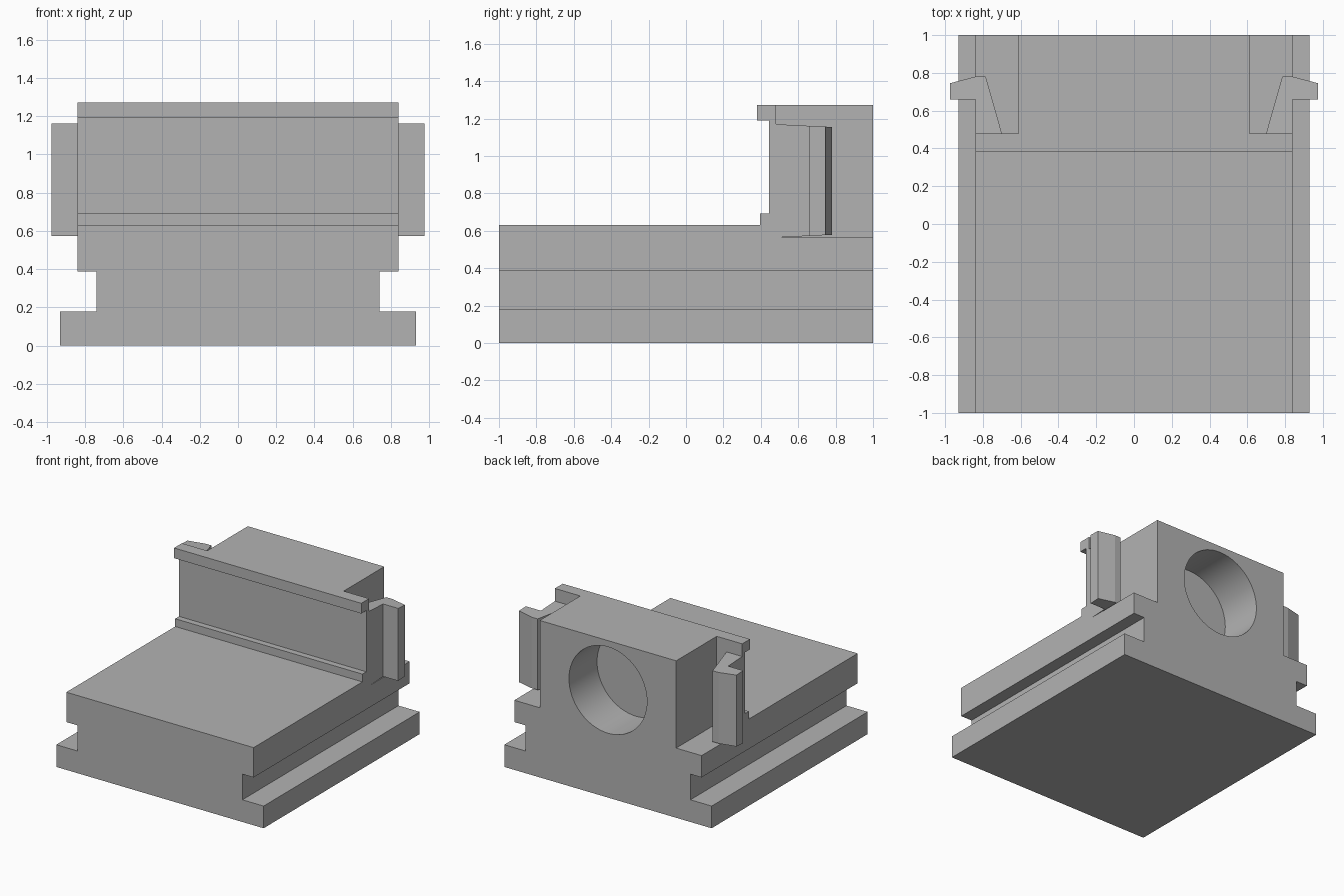
import bpy, bmesh, math
from mathutils import Matrix, Vector

cube = bpy.data.objects.get("Cube")
if cube:
    bpy.data.objects.remove(cube, do_unlink=True)

grey = bpy.data.materials.new("plain grey")
grey.use_nodes = True
COLOUR = (0.45, 0.45, 0.45, 1)
grey.diffuse_color = COLOUR
grey.node_tree.nodes["Principled BSDF"].inputs["Base Color"].default_value = COLOUR


def add_object(name, bm):
    bmesh.ops.recalc_face_normals(bm, faces=bm.faces)
    mesh = bpy.data.meshes.new(name)
    bm.to_mesh(mesh)
    bm.free()
    mesh.materials.append(grey)
    obj = bpy.data.objects.new(name, mesh)
    bpy.context.collection.objects.link(obj)
    return obj


def prism(name, outline, place, low, high):
    """Extrude a 2D outline; place(a, b, t) puts a point at depth t."""
    bm = bmesh.new()
    face = bm.faces.new([bm.verts.new(place(a, b, low)) for a, b in outline])
    move = Vector(place(0, 0, high)) - Vector(place(0, 0, low))
    new = bmesh.ops.extrude_face_region(bm, geom=[face])["geom"]
    bmesh.ops.translate(bm, vec=move, verts=[v for v in new if isinstance(v, bmesh.types.BMVert)])
    if face.is_valid and len(face.edges[0].link_faces) > 2:
        bm.faces.remove(face)
    return add_object(name, bm)


def combine(target, tool, operation):
    tool.hide_render = True
    mod = target.modifiers.new(operation, "BOOLEAN")
    mod.operation, mod.solver, mod.object = operation, "EXACT", tool
    bpy.context.view_layer.objects.active = target
    bpy.ops.object.modifier_apply(modifier=mod.name)
    bpy.data.objects.remove(tool, do_unlink=True)


# Body: stepped side profile with lip, running the full width
side = [(-1, 0), (1, 0), (1, 1.273), (0.38, 1.273), (0.38, 1.19), (0.445, 1.19),
        (0.445, 0.693), (0.395, 0.693), (0.395, 0.63), (-1, 0.63)]
body = prism("slide_block", side, lambda a, b, t: (t, a, b), -0.93, 0.93)

# Side grooves, rear corner pockets and spring clips, on both sides
groove = [(1.1, 0.18), (0.74, 0.18), (0.74, 0.388), (0.84, 0.388), (0.84, 1.5), (1.1, 1.5)]
pocket = [(0.612, 0.48), (1.1, 0.48), (1.1, 1.2), (0.612, 1.2)]
clip = [(0.694, 0.46), (0.84, 0.46), (0.84, 0.66), (0.975, 0.66), (0.975, 0.745),
        (0.84, 0.78), (0.785, 0.78)]
for s in (1, -1):
    combine(body, prism("groove_cutter", groove, lambda a, b, t: (s * a, t, b), -1.2, 1.2), "DIFFERENCE")
    combine(body, prism("pocket_cutter", pocket, lambda a, b, t: (s * a, b, t), 0.565, 1.5), "DIFFERENCE")
for s in (1, -1):
    arm = prism("clip", clip, lambda a, b, t: (s * a, b, t), 0.564, 1.17)
    # Clip narrows slightly in height toward its hook
    for v in arm.data.vertices:
        v.co.z += (v.co.y - 0.48) * 0.05 * (1 if v.co.z < 0.8 else -1)
    combine(body, arm, "UNION")

# Blind round bore in the back
bm = bmesh.new()
bmesh.ops.create_cone(bm, cap_ends=True, segments=64, radius1=0.35, radius2=0.35, depth=0.72,
                      matrix=Matrix.Translation((0, 1, 0.872)) @ Matrix.Rotation(math.pi / 2, 4, "X"))
combine(body, add_object("bore_cutter", bm), "DIFFERENCE")

# Merge coplanar faces and shade the bore smooth
bm = bmesh.new()
bm.from_mesh(body.data)
bmesh.ops.remove_doubles(bm, verts=bm.verts, dist=0.0001)
bmesh.ops.dissolve_limit(bm, angle_limit=math.radians(0.5), verts=bm.verts, edges=bm.edges)
bm.to_mesh(body.data)
bm.free()
bpy.ops.object.select_all(action="DESELECT")
body.select_set(True)
bpy.context.view_layer.objects.active = body
bpy.ops.object.shade_smooth_by_angle(angle=math.radians(10))
